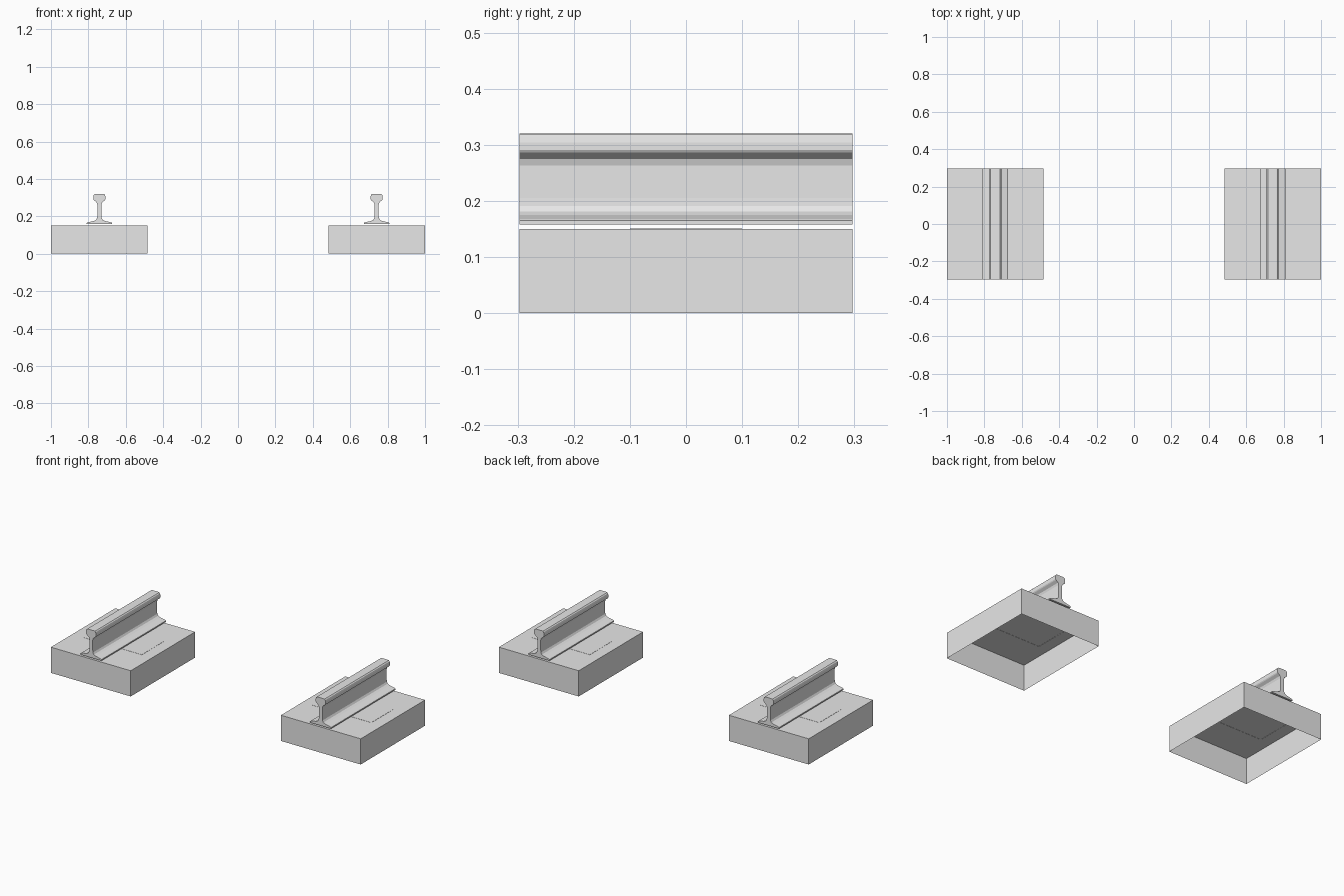
import bpy
import bmesh

if "Cube" in bpy.data.objects:
    bpy.data.objects.remove(bpy.data.objects["Cube"], do_unlink=True)

HALF_LENGTH = 0.297
BLOCK_TOP = 0.15
RAIL_X = 0.741

grey = bpy.data.materials.new("plain_grey")
grey.use_nodes = True
grey.diffuse_color = (0.8, 0.8, 0.8, 1)
grey.node_tree.nodes["Principled BSDF"].inputs["Base Color"].default_value = (0.8, 0.8, 0.8, 1)


def finish(name, bm):
    bmesh.ops.recalc_face_normals(bm, faces=bm.faces)
    mesh = bpy.data.meshes.new(name)
    bm.to_mesh(mesh)
    bm.free()
    mesh.materials.append(grey)
    obj = bpy.data.objects.new(name, mesh)
    bpy.context.collection.objects.link(obj)
    return obj


def box(name, low, high, open_bottom=False):
    bm = bmesh.new()
    bmesh.ops.create_cube(bm, size=1)
    for v in bm.verts:
        v.co = [l + (c + 0.5) * (h - l) for c, l, h in zip(v.co, low, high)]
    if open_bottom:
        bm.normal_update()
        under = [f for f in bm.faces if f.normal.z < -0.5]
        bmesh.ops.delete(bm, geom=under, context="FACES")
    return finish(name, bm)


# Right half of the rail section, from foot to head
half_section = [
    (0.068, 0.158), (0.068, 0.165), (0.062, 0.168), (0.030, 0.175),
    (0.018, 0.181), (0.012, 0.191), (0.011, 0.205), (0.011, 0.263),
    (0.015, 0.275), (0.029, 0.286), (0.032, 0.291), (0.032, 0.304),
    (0.030, 0.314), (0.025, 0.319), (0.018, 0.320),
]
section = half_section + [(-x, z) for x, z in reversed(half_section)]


def rail(name, centre_x):
    bm = bmesh.new()
    end = bm.faces.new([bm.verts.new((centre_x + x, -HALF_LENGTH, z)) for x, z in section])
    swept = bmesh.ops.extrude_face_region(bm, geom=[end], use_keep_orig=True)
    for item in swept["geom"]:
        if isinstance(item, bmesh.types.BMVert):
            item.co.y = HALF_LENGTH
    return finish(name, bm)


for side, sign in (("left", 1), ("right", -1)):
    # Hollow support block, open underneath
    xs = sorted((sign * 0.485, sign * 1.0))
    box(side + "_block", (xs[0], -HALF_LENGTH, 0), (xs[1], HALF_LENGTH, BLOCK_TOP), True)
    # Base plate almost flush with the block top
    x = sign * RAIL_X
    box(side + "_base_plate", (x - 0.19, -0.10, BLOCK_TOP - 0.001), (x + 0.19, 0.10, BLOCK_TOP + 0.001), True)
    rail(side + "_rail", x)
